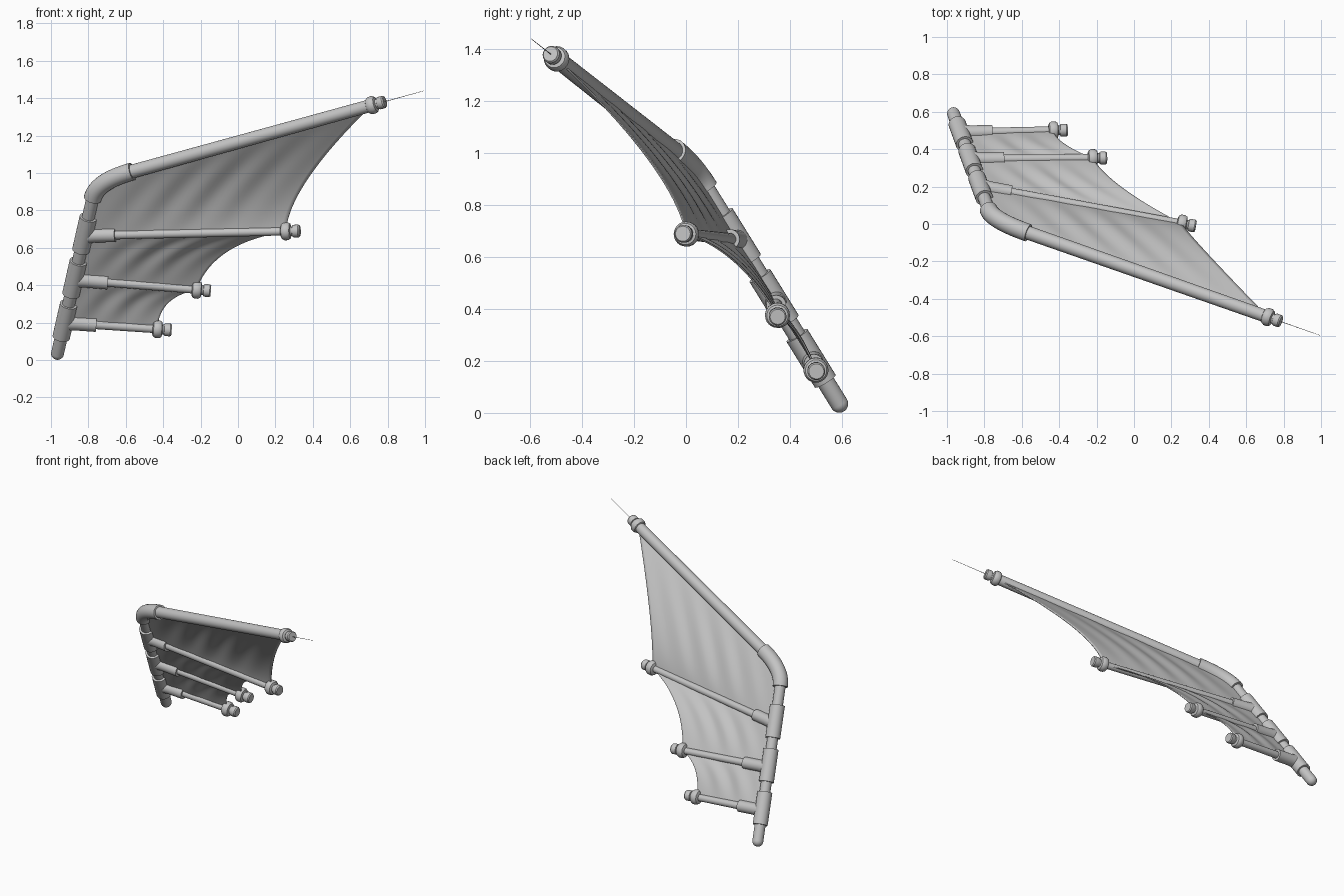
import bpy, bmesh, math
from mathutils import Vector as V

cube = bpy.data.objects.get("Cube")
if cube:
    bpy.data.objects.remove(cube)

grey = bpy.data.materials.new("plain grey")
grey.use_nodes = True
colour = (0.55, 0.55, 0.55, 1)
grey.diffuse_color = colour
grey.node_tree.nodes["Principled BSDF"].inputs["Base Color"].default_value = colour


def finish(name, bm):
    bmesh.ops.recalc_face_normals(bm, faces=bm.faces)
    mesh = bpy.data.meshes.new(name)
    bm.to_mesh(mesh)
    bm.free()
    mesh.materials.append(grey)
    for poly in mesh.polygons:
        poly.use_smooth = True
    mesh.set_sharp_from_angle(angle=math.radians(35))
    obj = bpy.data.objects.new(name, mesh)
    bpy.context.collection.objects.link(obj)
    return obj


def sweep(name, points, radii, sides=24):
    """Capped round tube through points with a radius at each one."""
    bm = bmesh.new()
    rings = []
    last = len(points) - 1
    for i, (p, r) in enumerate(zip(points, radii)):
        tangent = points[min(i + 1, last)] - points[max(i - 1, 0)]
        turn = tangent.to_track_quat('Z', 'Y')
        angles = [math.tau * k / sides for k in range(sides)]
        rings.append([bm.verts.new(p + turn @ V((r * math.cos(a), r * math.sin(a), 0)))
                      for a in angles])
    for a, b in zip(rings, rings[1:]):
        for k in range(sides):
            n = (k + 1) % sides
            bm.faces.new((a[k], a[n], b[n], b[k]))
    bm.faces.new(rings[0])
    bm.faces.new(rings[-1])
    return finish(name, bm)


def turned(name, start, direction, profile):
    """Lathe a (distance, radius) profile along a direction."""
    d = direction.normalized()
    return sweep(name, [start + d * s for s, r in profile], [r for s, r in profile])


def bezier(a, c, b, t):
    return a * (1 - t) ** 2 + c * 2 * t * (1 - t) + b * t * t


# Main layout
foot = V((-0.965, 0.59, 0.035))
corner = V((-0.757, 0.02, 0.955))
spar_tip = V((0.715, -0.497, 1.362))
up = (corner - foot).normalized()
out = (spar_tip - corner).normalized()


def on_pole(z):
    return foot.lerp(corner, (z - foot.z) / (corner.z - foot.z))


# Pole with a rounded foot
R = 0.034
dome = [(-R * math.cos(a), R * math.sin(a) + 0.0005)
        for a in [math.pi / 2 * k / 8 for k in range(9)]]
turned("main_pole", foot, up, dome + [((corner - foot).length - 0.08, R)])

# Bent joint and upper spar
bend_a, bend_b = corner - up * 0.11, corner + out * 0.21
bend = [bezier(bend_a, corner, bend_b, k / 14) for k in range(15)]
sweep("elbow_joint", bend, [0.048] * len(bend))
turned("upper_spar", corner + out * 0.15, out,
       [(0, 0.037), ((spar_tip - corner).length - 0.15, 0.034)])
turned("tip_needle", spar_tip, out, [(0, 0.002), (0.306, 0.001)])

CAP = [(-0.025, 0.03), (-0.02, 0.041), (-0.008, 0.048), (0.012, 0.048), (0.024, 0.041),
       (0.028, 0.026), (0.036, 0.026), (0.038, 0.031), (0.044, 0.034), (0.07, 0.034),
       (0.077, 0.029)]
turned("spar_end_cap", spar_tip, out, CAP)

# Ribs: root height, tip, sleeve length
ribs = [(0.665, V((0.255, 0.002, 0.688)), 0.17),
        (0.43, V((-0.222, 0.352, 0.376)), 0.18),
        (0.2, V((-0.432, 0.5, 0.165)), 0.17)]
for n, (z, tip, sleeve) in enumerate(ribs, 1):
    root = on_pole(z)
    d = tip - root
    turned(f"rib_{n}", root, d, [(0, 0.024), (d.length, 0.022)])
    turned(f"rib_sleeve_{n}", root, d, [(0, 0.044), (0.06, 0.038), (sleeve, 0.038)])
    turned(f"rib_end_cap_{n}", tip, d, CAP)
    turned(f"pole_collar_{n}", on_pole(z + 0.01), up, [(-0.105, 0.047), (0.105, 0.047)])


# Cloth panels stretched between neighbouring ribs
def panel(name, top, bottom, pull, folds, cols=48, rows=20):
    bm = bmesh.new()
    normal = (top[1] - top[0]).cross(bottom[0] - top[0]).normalized()
    grid = []
    for i in range(cols + 1):
        u = i / cols
        a, b = top[0].lerp(top[1], u), bottom[0].lerp(bottom[1], u)
        c = (a + b) / 2 + (pull - (top[1] + bottom[1]) / 2) * u
        column = []
        for j in range(rows + 1):
            v = j / rows
            ripple = math.sin(math.tau * folds * (u + 0.12 * v)) * math.sin(math.pi * v)
            column.append(bm.verts.new(bezier(a, c, b, v)
                                       + normal * 0.006 * ripple * math.sin(math.pi * u)))
        grid.append(column)
    for p, q in zip(grid, grid[1:]):
        for j in range(rows):
            bm.faces.new((p[j], q[j], q[j + 1], p[j + 1]))
    obj = finish(name, bm)
    cloth = obj.modifiers.new("cloth thickness", 'SOLIDIFY')
    cloth.thickness = 0.006
    cloth.offset = 0


lines = [(corner, spar_tip)] + [(on_pole(z), tip) for z, tip, s in ribs]
pulls = [V((0.28, -0.05, 0.94)), V((-0.13, 0.2, 0.63)), V((-0.42, 0.43, 0.34))]
for n, pull in enumerate(pulls):
    panel(f"cloth_panel_{n + 1}", lines[n], lines[n + 1], pull, 5 - n)
